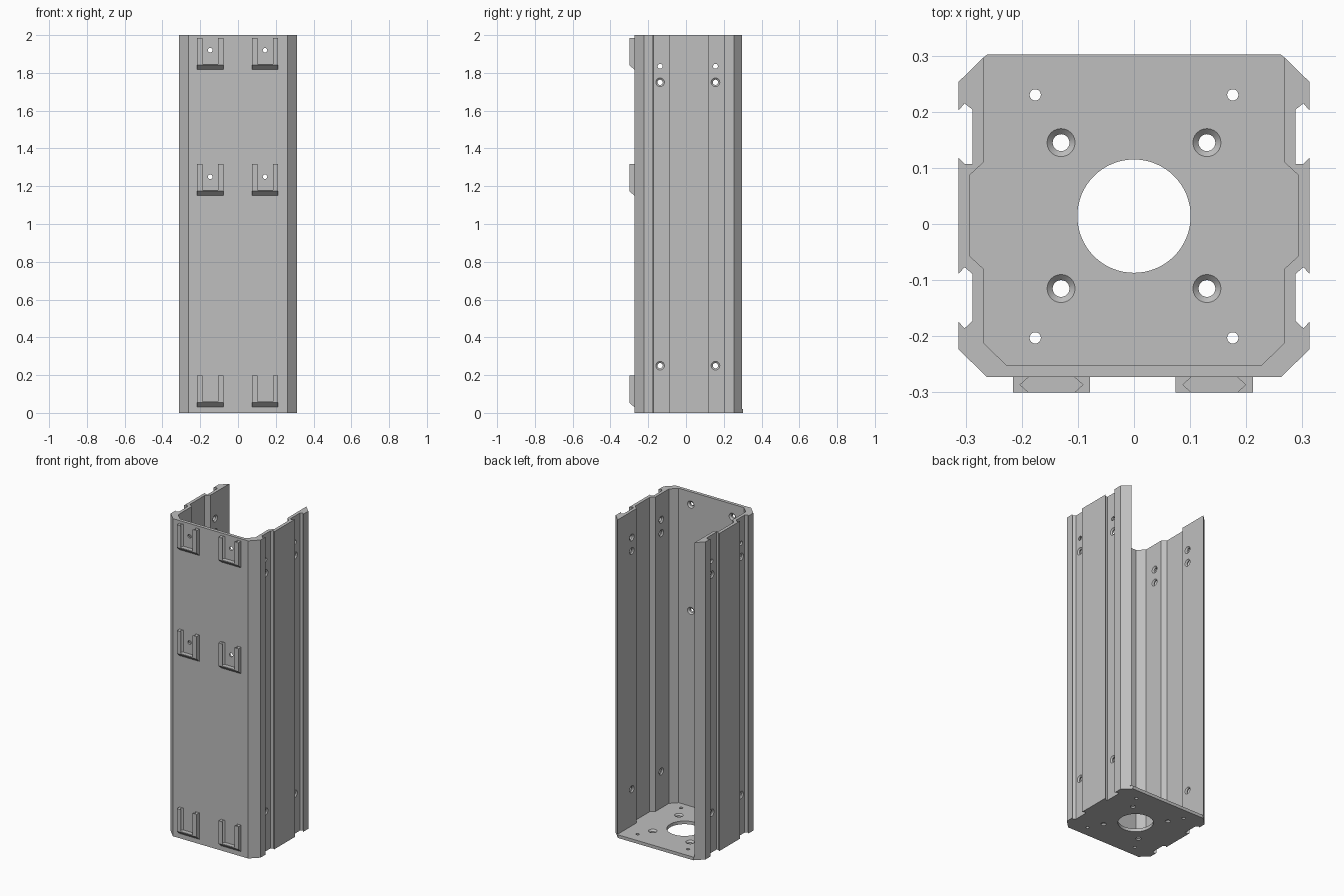
import bpy, bmesh, math
from mathutils import Vector

default = bpy.data.objects.get("Cube")
if default:
    bpy.data.objects.remove(default, do_unlink=True)

# One painted-metal colour
grey = bpy.data.materials.new("plain grey")
grey.use_nodes = True
GREY = (0.52, 0.52, 0.52, 1)
grey.diffuse_color = GREY
grey.node_tree.nodes["Principled BSDF"].inputs["Base Color"].default_value = GREY


def make_object(name, bm):
    bmesh.ops.recalc_face_normals(bm, faces=bm.faces)
    mesh = bpy.data.meshes.new(name)
    bm.to_mesh(mesh)
    bm.free()
    mesh.materials.append(grey)
    ob = bpy.data.objects.new(name, mesh)
    bpy.context.collection.objects.link(ob)
    return ob


def loft(bm, rings):
    """Closed solid through rings of points."""
    loops = [[bm.verts.new(p) for p in ring] for ring in rings]
    for a, b in zip(loops, loops[1:]):
        for i in range(len(a)):
            j = (i + 1) % len(a)
            bm.faces.new((a[i], a[j], b[j], b[i]))
    bm.faces.new(loops[0])
    bm.faces.new(loops[-1])


def prism_z(name, outline, low, high):
    bm = bmesh.new()
    loft(bm, [[(x, y, z) for x, y in outline] for z in (low, high)])
    return make_object(name, bm)


def drill(bm, base, axis, steps, sides=24):
    """Turned cutter: steps are (distance along axis, radius)."""
    axis = Vector(axis)
    u = axis.orthogonal().normalized()
    v = axis.cross(u)
    turns = [2 * math.pi * i / sides for i in range(sides)]
    loft(bm, [[Vector(base) + axis * d + r * (u * math.cos(t) + v * math.sin(t))
               for t in turns] for d, r in steps])


def cut(ob, cutter):
    mod = ob.modifiers.new("cut", 'BOOLEAN')
    mod.operation = 'DIFFERENCE'
    mod.solver = 'EXACT'
    mod.object = cutter
    bpy.ops.object.select_all(action='DESELECT')
    bpy.context.view_layer.objects.active = ob
    ob.select_set(True)
    bpy.ops.object.modifier_apply(modifier=mod.name)
    bpy.data.objects.remove(cutter, do_unlink=True)
    bpy.ops.object.shade_smooth_by_angle(angle=math.radians(25))


def mirrored(points):
    return [(-x, y) for x, y in reversed(points)]


HEIGHT, FLOOR, FRONT = 2.0, 0.02, -0.273

# Side contour with two dovetail channels, back to front
side = [(0.313, 0.253), (0.313, 0.202), (0.302, 0.215), (0.288, 0.204),
        (0.288, 0.107), (0.302, 0.107), (0.313, 0.118), (0.313, -0.089),
        (0.302, -0.077), (0.288, -0.089), (0.288, -0.173), (0.302, -0.186),
        (0.313, -0.174), (0.313, -0.223), (0.262, FRONT)]
inner = [(0.268, 0.11), (0.293, 0.087), (0.293, -0.057),
         (0.268, -0.08), (0.268, -0.212), (0.227, -0.252)]

# Three-sided housing, open at the back
tip = [(0.268, 0.297)]
outer_half = tip + side
housing = prism_z("housing", outer_half + mirrored(outer_half) + mirrored(inner[::-1])
                  + inner[::-1], FLOOR, HEIGHT)

# Base plate
plate_half = [(0.262, 0.302)] + side
base_plate = prism_z("base_plate", plate_half + mirrored(plate_half), 0, FLOOR)

# Base plate holes: large bore, four countersunk, four plain
bm = bmesh.new()
drill(bm, (0, 0.014, 0), (0, 0, 1), [(-0.01, 0.101), (0.03, 0.101)], 64)
for s in (-1, 1):
    for y in (0.145, -0.115):
        drill(bm, (s * 0.13, y, 0), (0, 0, 1),
              [(-0.01, 0.015), (0.01, 0.015), (0.02, 0.025), (0.03, 0.025)])
    for y in (0.23, -0.203):
        drill(bm, (s * 0.176, y, 0), (0, 0, 1), [(-0.01, 0.01), (0.03, 0.01)])
cut(base_plate, make_object("plate_drills", bm))

# Screw holes in the side channels and the front wall
PADS_X = (-0.147, 0.143)
bm = bmesh.new()
for s in (-1, 1):
    for y in (0.156, -0.137):
        drill(bm, (s * 0.268, y, 1.835), (s, 0, 0),
              [(-0.01, 0.022), (0, 0.022), (0.008, 0.013), (0.03, 0.013)])
        for z in (1.75, 0.25):
            drill(bm, (s * 0.268, y, z), (s, 0, 0),
                  [(-0.01, 0.022), (0, 0.022), (0.007, 0.014),
                   (0.013, 0.014), (0.02, 0.023), (0.03, 0.023)])
for x in PADS_X:
    for z in (1.92, 1.25):
        drill(bm, (x, FRONT, z), (0, 1, 0),
              [(-0.01, 0.012), (0.012, 0.012), (0.021, 0.023), (0.03, 0.023)])
cut(housing, make_object("wall_drills", bm))

# U-shaped slide brackets on the front, grooved inside the arms
for level, low in (("bottom", 0.03), ("middle", 1.15), ("top", 1.817)):
    for x, label in zip(PADS_X, ("right", "left")):
        top = low + 0.167
        contour = [(FRONT, low), (-0.3, low + 0.024), (-0.3, top), (FRONT, top)]
        bm = bmesh.new()
        loft(bm, [[(x + dx, y, z) for y, z in contour] for dx in (-0.069, 0.069)])
        bracket = make_object(f"{level}_{label}_bracket", bm)
        half = [(0.041, -0.32), (0.041, -0.3), (0.056, -0.2865),
                (0.041, FRONT), (0.041, -0.25)]
        pocket = [(x + px, y) for px, y in half + mirrored(half)]
        cut(bracket, prism_z("pocket", pocket, low + 0.029, top + 0.05))
